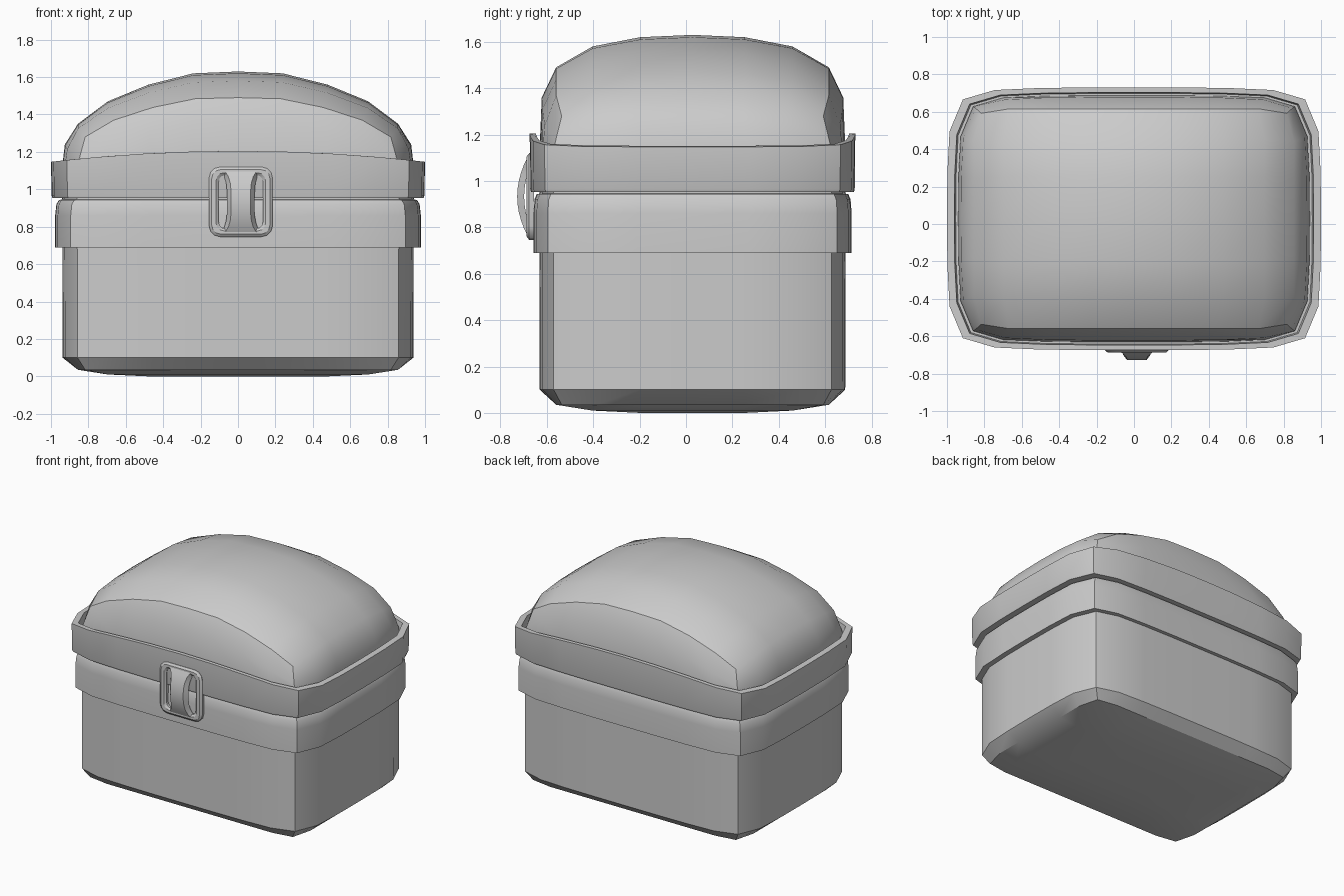
import bpy, bmesh, math

if "Cube" in bpy.data.objects:
    bpy.data.objects.remove(bpy.data.objects["Cube"])

YC = 0.028                                  # centre of the case in y
XS = [0, .24, .48, .70, .86]                # stations across the width
YS = [0, .23, .44, .60]                     # stations along the depth
EX = [.94, .938, .927, .86]                 # outline x at each depth station
EY = [.66, .66, .657, .647, .60]            # outline y at each width station
NI, NJ = 4, 3


def sgn(v):
    return (v > 0) - (v < 0)


# boundary walk of the station grid, counter-clockwise
LOOP = ([(i, -NJ) for i in range(-NI, NI)] + [(NI, j) for j in range(-NJ, NJ)]
        + [(i, NJ) for i in range(NI, -NI, -1)] + [(-NI, j) for j in range(NJ, -NJ, -1)])


def outline(i, j, s=1.0):
    a, b = abs(i), abs(j)
    x, y = (XS[a], EY[a]) if b == NJ else (EX[b], YS[b])
    return sgn(i) * x * s, sgn(j) * y * s + YC


def finish(bm, name, angle=30):
    bmesh.ops.recalc_face_normals(bm, faces=bm.faces)
    me = bpy.data.meshes.new(name)
    bm.to_mesh(me)
    bm.free()
    ob = bpy.data.objects.new(name, me)
    bpy.context.collection.objects.link(ob)
    bpy.ops.object.select_all(action='DESELECT')
    ob.select_set(True)
    bpy.context.view_layer.objects.active = ob
    bpy.ops.object.shade_smooth_by_angle(angle=math.radians(angle))
    return ob


def bridge(bm, a, b):
    n = len(a)
    for k in range(n):
        bm.faces.new((a[k], a[(k + 1) % n], b[(k + 1) % n], b[k]))


def shell(name, cap_z, rings):
    """Pillow-shaped cap on a station grid, continued by wall rings."""
    bm = bmesh.new()
    g = {}
    for i in range(-NI, NI + 1):
        for j in range(-NJ, NJ + 1):
            x = sgn(i) * XS[abs(i)] * (.95 if abs(j) == NJ else .995)
            y = sgn(j) * YS[abs(j)] * (.94 if abs(i) == NI else .98)
            g[i, j] = bm.verts.new((x, y + YC, cap_z(abs(i), abs(j))))
    for i in range(-NI, NI):
        for j in range(-NJ, NJ):
            bm.faces.new((g[i, j], g[i + 1, j], g[i + 1, j + 1], g[i, j + 1]))
    prev = [g[k] for k in LOOP]
    for s, zf in rings:
        cur = [bm.verts.new((*outline(i, j, s), zf(abs(i), abs(j)))) for i, j in LOOP]
        bridge(bm, prev, cur)
        prev = cur
    return finish(bm, name)


def band(name, profile, arch=0.0):
    """Closed profile of (scale, z, follows_arch) swept around the outline."""
    bm = bmesh.new()
    rings = []
    for s, z, f in profile:
        ring = []
        for i, j in LOOP:
            x, y = outline(i, j, s)
            ring.append(bm.verts.new((x, y, z - arch * f * x * x)))
        rings.append(ring)
    for k in range(len(rings)):
        bridge(bm, rings[k], rings[(k + 1) % len(rings)])
    return finish(bm, name)


# box body with softly rounded bottom
shell("box_body",
      lambda a, b: max([0, 0, 0, .01, .035][a], [0, 0, .01, .035][b]),
      [(.998, lambda a, b: .10), (1, lambda a, b: .95)])


# domed lid
def dome_z(a, b):
    return [1.63, 1.62, 1.56, 1.47, 1.35][a] - [0, .01, .05, .14][b] * (1 - .5 * (a / 4) ** 2)


shell("domed_lid", dome_z,
      [(.985, lambda a, b: dome_z(a, b) - (.13 if b == NJ and a < NI else .11)),
       (1, lambda a, b: 1.12), (1, lambda a, b: .95)])

# collar below the seam and arched rim above it
band("lower_collar", [(.995, .69, 0), (1.04, .69, 0), (1.04, .86, 0),
                      (1.033, .92, 0), (1.018, .943, 0), (.995, .946, 0)])
band("upper_rim", [(.995, .953, 0), (1.055, .953, 0), (1.06, .965, 0), (1.0638, 1.205, 1),
                   (1.022, 1.205, 1), (1.014, 1.15, 1), (.995, 1.15, 1)], arch=.058)

# latch frame: rounded rectangular ring
CX, CZ = .015, .933


def rounded(hw, hh, r, n=4):
    pts = []
    for q, (sx, sz) in enumerate([(1, 1), (-1, 1), (-1, -1), (1, -1)]):
        for k in range(n):
            t = math.pi / 2 * (q + k / (n - 1))
            pts.append((CX + sx * (hw - r) + r * math.cos(t), CZ + sz * (hh - r) + r * math.sin(t)))
    return pts


bm = bmesh.new()
loops = [[bm.verts.new((x, y, z)) for x, z in rounded(w, h, r)]
         for w, h, r, y in [(.17, .187, .06, -.655), (.17, .187, .06, -.676), (.156, .173, .05, -.687),
                            (.132, .155, .04, -.687), (.118, .143, .035, -.676), (.118, .143, .035, -.655)]]
for k in range(len(loops)):
    bridge(bm, loops[k], loops[(k + 1) % len(loops)])
finish(bm, "latch_frame")

# latch strap: bowed bar with bevelled sides across the frame
bm = bmesh.new()
rows = []
N = 10
for k in range(N + 1):
    t = -1 + 2 * k / N
    y = -.684 - .044 * (1 - t * t)
    w = .052 + .035 * t ** 4
    sec = [(-w - .022, y + .03), (-w, y), (w, y), (w + .022, y + .03)]
    rows.append([bm.verts.new((CX + x, yy, CZ + t * .168)) for x, yy in sec])
for a, b in zip(rows, rows[1:]):
    bridge(bm, a, b)
bm.faces.new(rows[0])
bm.faces.new(rows[-1])
finish(bm, "latch_strap")
